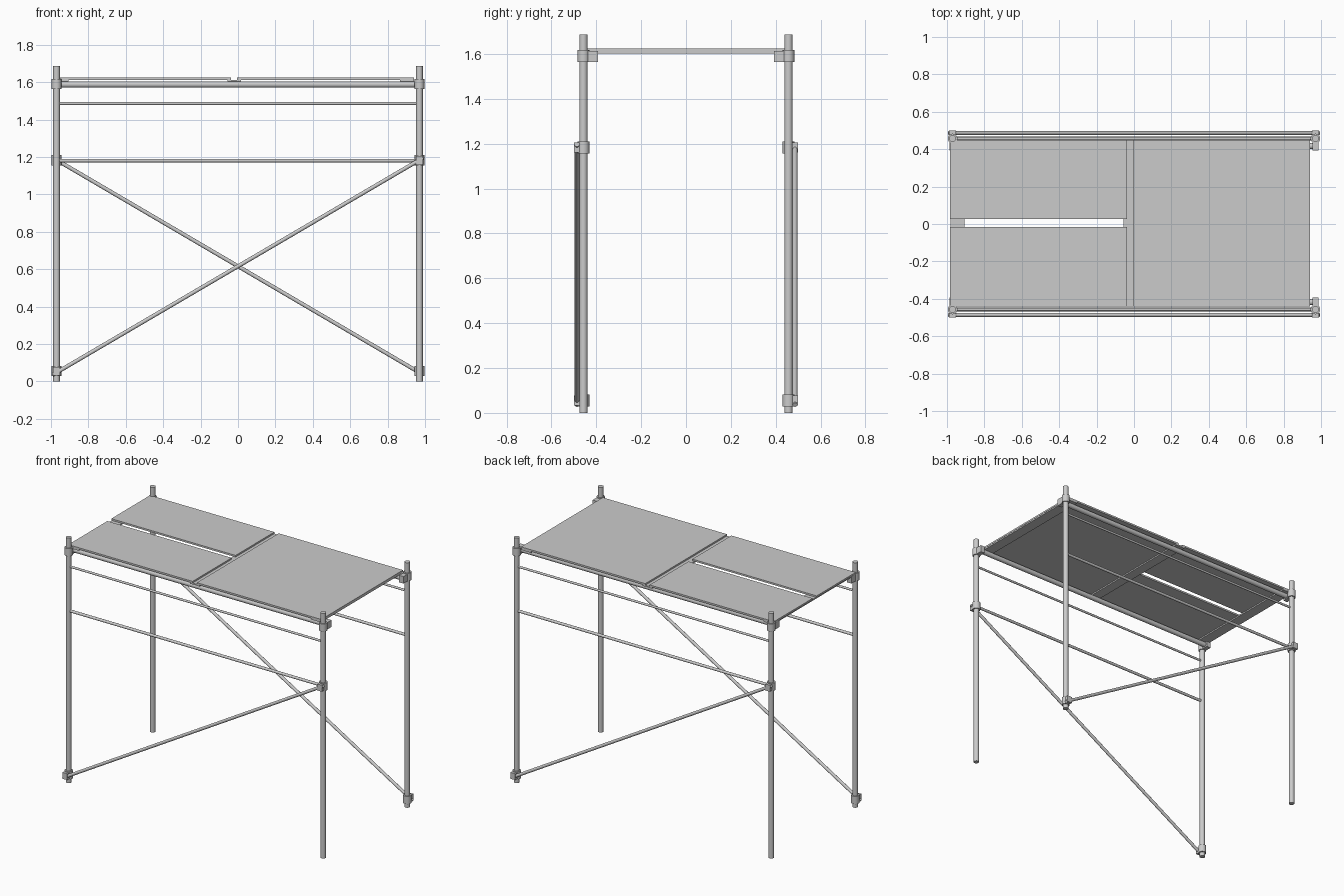
import bpy, math
from mathutils import Vector

if "Cube" in bpy.data.objects:
    bpy.data.objects.remove(bpy.data.objects["Cube"])

LX, LY = 0.97, 0.457      # leg positions
INY = 0.417               # deck bearer offset
OUTY = 0.486              # diagonal brace offset


def tube(name, a, b, r, sides=24):
    a, b = Vector(a), Vector(b)
    d = b - a
    bpy.ops.mesh.primitive_cylinder_add(vertices=sides, radius=r, depth=d.length,
                                        location=(a + b) / 2)
    ob = bpy.context.object
    ob.name = name
    ob.rotation_euler = d.to_track_quat('Z', 'Y').to_euler()
    bpy.ops.object.shade_smooth_by_angle(angle=math.radians(35))
    return ob


def box(name, x, y, z):
    lo, hi = zip(*(sorted(v) for v in (x, y, z)))
    bpy.ops.mesh.primitive_cube_add(size=1, location=[(p + q) / 2 for p, q in zip(lo, hi)])
    ob = bpy.context.object
    ob.name = name
    ob.scale = [q - p for p, q in zip(lo, hi)]
    bpy.ops.object.transform_apply(location=False, rotation=False, scale=True)
    return ob


# Four legs with the couplers that hold the deck bearers
for sx in (-1, 1):
    for sy in (-1, 1):
        x, y = sx * LX, sy * LY
        tube("leg", (x, y, 0), (x, y, 1.687), 0.018)
        tube("top_coupler_ring", (x, y, 1.565), (x, y, 1.618), 0.026, 16)
        box("top_coupler_block", (x - 0.016, x + 0.016), (sy * 0.392, sy * 0.445),
            (1.565, 1.613))

# Long members on each side; the back is the front turned by 180 degrees
for s, side in ((-1, "front"), (1, "back")):
    tube(side + "_deck_bearer", (-0.985, s * INY, 1.588), (0.985, s * INY, 1.588), 0.017)
    tube(side + "_upper_rail", (-LX, s * LY, 1.486), (LX, s * LY, 1.486), 0.0075, 16)
    tube(side + "_middle_rail", (-LX, s * LY, 1.181), (LX, s * LY, 1.181), 0.0095, 16)
    tube(side + "_diagonal_brace", (s * 0.99, s * OUTY, 0.036),
         (-s * 0.99, s * OUTY, 1.196), 0.0105, 16)
    # Swivel couplers at both ends of the brace
    for x, z in ((s * LX, 0.055), (-s * LX, 1.183)):
        tube("brace_coupler_ring", (x, s * LY, z - 0.027), (x, s * LY, z + 0.027), 0.026, 16)
        box("brace_coupler_block", (x - 0.018, x + 0.018), (s * 0.465, s * 0.499),
            (z - 0.022, z + 0.022))

# Flat cross bars under the deck
for x0, x1 in ((-0.98, -0.905), (-0.055, 0.015), (0.865, 0.94)):
    box("cross_bar", (x0, x1), (-0.44, 0.45), (1.603, 1.613))

# Deck boards: two narrow on the left, one wide on the right
box("left_back_board", (-0.985, -0.038), (0.028, 0.45), (1.612, 1.624))
box("left_front_board", (-0.985, -0.038), (-0.44, -0.015), (1.612, 1.624))
box("right_board", (-0.005, 0.942), (-0.44, 0.45), (1.612, 1.624))
